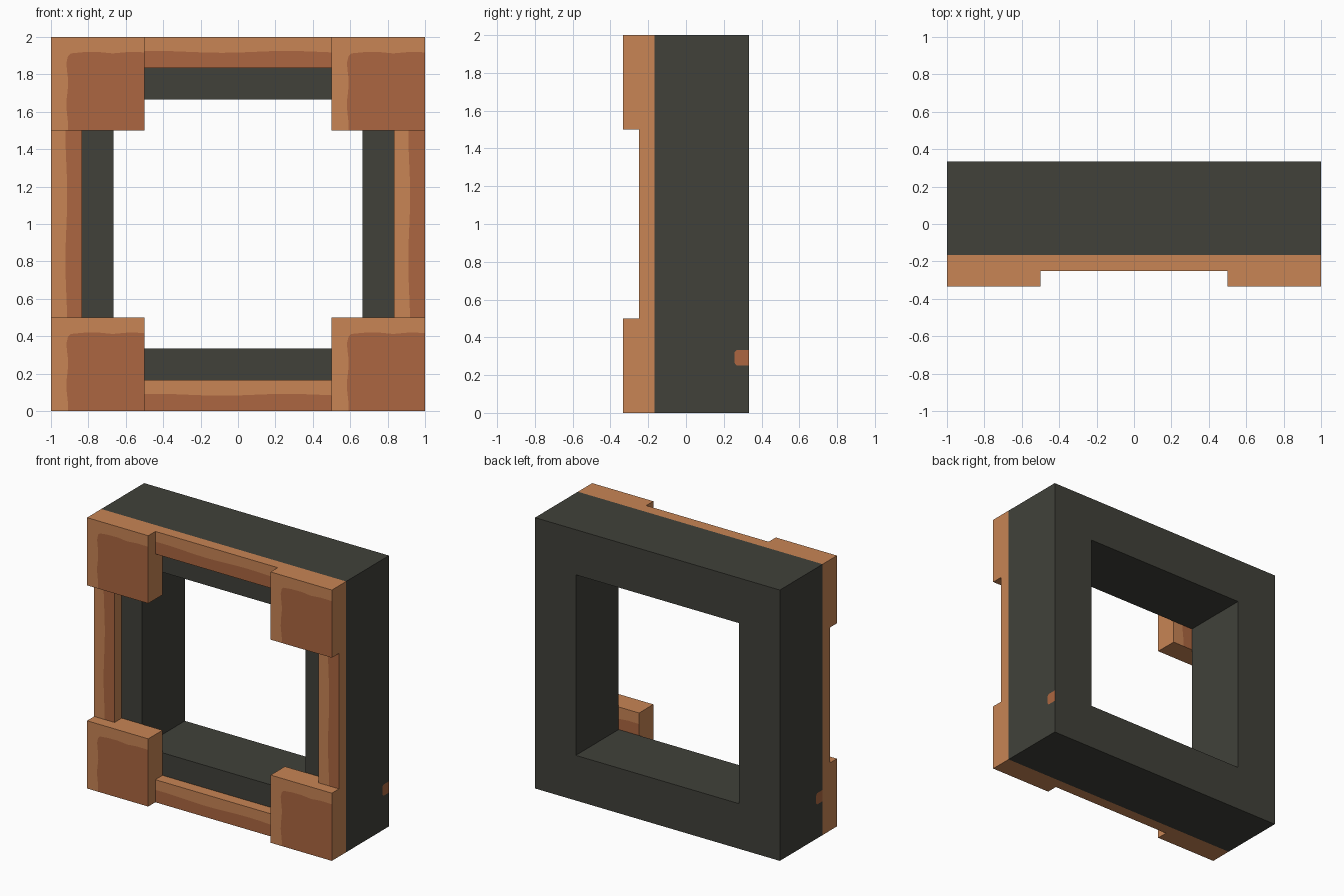
import bpy, bmesh, math
from mathutils import Vector

default = bpy.data.objects.get("Cube")
if default:
    bpy.data.objects.remove(default, do_unlink=True)


def material(name, rgb):
    m = bpy.data.materials.new(name)
    m.use_nodes = True
    m.diffuse_color = (*rgb, 1)
    m.node_tree.nodes["Principled BSDF"].inputs["Base Color"].default_value = (*rgb, 1)
    return m


CHARCOAL = material("charcoal", (0.052, 0.053, 0.042))
COPPER = material("light copper", (0.58, 0.233, 0.09))
RUST = material("dark copper", (0.415, 0.134, 0.052))

THIRD, SIXTH = 1 / 3, 1 / 6
BAND = 0.087                       # width of the bright edge on the trim


def box(lo, hi):
    bm = bmesh.new()
    bmesh.ops.create_cube(bm, size=1)
    lo, hi = Vector(lo), Vector(hi)
    for v in bm.verts:
        v.co = Vector([(lo[i] + hi[i]) / 2 + v.co[i] * (hi[i] - lo[i]) for i in range(3)])
    return bm


def face_towards(bm, direction):
    d = Vector(direction)
    bm.normal_update()
    return max(bm.faces, key=lambda f: (f.normal.dot(d), f.calc_center_median().dot(d)))


def vert_on_border(face, p):
    """Split the border edge of the face that passes through p."""
    def detour(e):
        a, b = (v.co for v in e.verts)
        return (p - a).length + (p - b).length - (a - b).length
    edge = min(face.edges, key=detour)
    v = edge.verts[0]
    fac = (p - v.co).length / edge.calc_length()
    vert = bmesh.utils.edge_split(edge, v, fac)[1]
    vert.co = p
    return vert


def paint(bm, direction, path, dark_side):
    """Cut a face along a path and colour the part on the dark side."""
    face = face_towards(bm, direction)
    path = [Vector(p) for p in path]
    start = vert_on_border(face, path[0])
    end = vert_on_border(face, path[-1])
    new = bmesh.utils.face_split(face, start, end, coords=path[1:-1])[0]
    side = Vector(dark_side)
    dark = max((face, new), key=lambda f: f.calc_center_bounds().dot(side))
    dark.material_index = 1


def finish(bm, name, mats):
    bm.normal_update()
    mesh = bpy.data.meshes.new(name)
    bm.to_mesh(mesh)
    bm.free()
    for m in mats:
        mesh.materials.append(m)
    bpy.context.collection.objects.link(bpy.data.objects.new(name, mesh))


def wave(t, phase):
    return 0.005 * math.sin(9 * t + phase)


# Deep square frame with an open centre
bm = box((-1, -SIXTH, 0), (1, THIRD, 2))
ends = [face_towards(bm, (0, s, 0)) for s in (-1, 1)]
bmesh.ops.inset_individual(bm, faces=ends, thickness=THIRD, use_even_offset=True)
rim = [e for f in ends for e in f.edges]
bmesh.ops.delete(bm, geom=ends, context='FACES_ONLY')
bmesh.ops.bridge_loops(bm, edges=rim)
bmesh.ops.recalc_face_normals(bm, faces=bm.faces[:])
# Small copper notch mark on each outer side
for s, edge in ((1, THIRD), (-1, -SIXTH)):
    outline = [(0, 0.25), (0.065, 0.25), (0.077, 0.265), (0.077, 0.32), (0.065, THIRD), (0, THIRD)]
    paint(bm, (s, 0, 0), [(s, edge - s * d, z) for d, z in outline], (0, s, 0))
finish(bm, "frame", [CHARCOAL, RUST])

# Thick corner blocks, bright along one side and the top
for zname, z0 in (("lower", 0), ("upper", 1.5)):
    for xname, x0 in (("right", -1), ("left", 0.5)):
        bm = box((x0, -THIRD, z0), (x0 + 0.5, -SIXTH, z0 + 0.5))
        corner = [(BAND, t / 10 * 0.4) for t in range(10)]
        corner = [(a + wave(b * 3, 1), b) for a, b in corner]
        corner += [(BAND + 0.004, 0.398), (BAND + 0.018, 0.412)]
        corner += [(a, 0.5 - BAND + 0.004 + wave(a * 3, 2)) for a in (0.17, 0.25, 0.33, 0.41, 0.5)]
        for facing, y in ((-1, -THIRD), (1, -SIXTH)):
            path = [(x0 + (a if facing < 0 else 0.5 - a), y, z0 + b) for a, b in corner]
            paint(bm, (0, facing, 0), path, (-facing, 0, -1))
        finish(bm, f"{zname}_{xname}_corner", [COPPER, RUST])

# Thin rails between the corners, bright on the upper or right-hand half
steps = [i / 12 for i in range(13)]
for name, z0 in (("bottom_rail", 0), ("top_rail", 2 - SIXTH)):
    bm = box((-0.5, -0.25, z0), (0.5, -SIXTH, z0 + SIXTH))
    path = [(t - 0.5, -0.25, z0 + BAND + wave(t, 1)) for t in steps]
    paint(bm, (0, -1, 0), path, (0, 0, -1))
    finish(bm, name, [COPPER, RUST])
for name, x0 in (("right_rail", -1), ("left_rail", 1 - SIXTH)):
    bm = box((x0, -0.25, 0.5), (x0 + SIXTH, -SIXTH, 1.5))
    path = [(x0 + BAND - 0.005 + wave(t, 2), -0.25, 0.5 + t) for t in steps]
    paint(bm, (0, -1, 0), path, (1, 0, 0))
    finish(bm, name, [COPPER, RUST])
